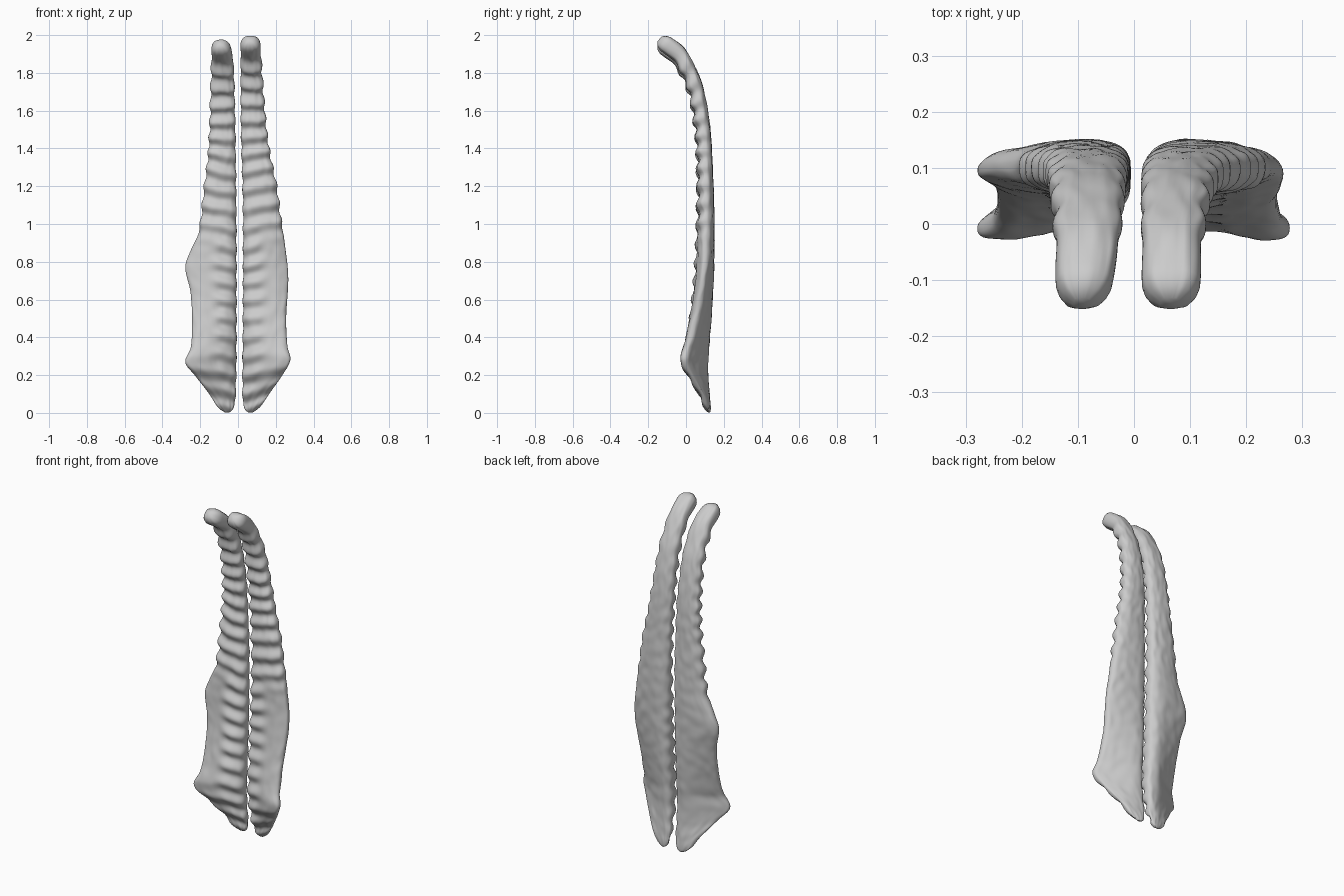
import bpy, bmesh, math
from mathutils import Vector, noise

if "Cube" in bpy.data.objects:
    bpy.data.objects.remove(bpy.data.objects["Cube"])

material = bpy.data.materials.new("pale_grey")
material.use_nodes = True
grey = (0.6, 0.6, 0.6, 1)
material.diffuse_color = grey
material.node_tree.nodes["Principled BSDF"].inputs["Base Color"].default_value = grey

# Profiles: (height, value)
RIGHT_OUTER = [(0, .092), (.1, .152), (.2, .228), (.27, .279), (.35, .25), (.5, .243), (.65, .252),
               (.78, .279), (.87, .25), (.96, .21), (1.2, .18), (1.4, .157), (1.7, .145), (1.99, .138)]
LEFT_OUTER = [(0, .1), (.1, .165), (.2, .235), (.28, .277), (.35, .262), (.5, .255), (.72, .266),
              (.9, .247), (1.05, .225), (1.2, .205), (1.4, .165), (1.6, .142), (1.99, .115)]
RIGHT_INNER = [(0, .022), (.1, .012), (.5, .008), (1.2, .01), (1.7, .018), (1.9, .028), (1.99, .05)]
LEFT_INNER = [(0, .03), (.1, .024), (.5, .026), (1.1, .026), (1.5, .016), (1.99, .014)]
# Centre depth and half thickness of the inner rib and the outer edge
RIB_Y = [(0, .126), (.1, .102), (.28, .08), (.6, .093), (1, .105), (1.3, .101), (1.5, .089),
         (1.7, .056), (1.8, .019), (1.9, -.04), (1.99, -.158)]
RIB_T = [(0, .013), (.1, .03), (.28, .061), (.6, .062), (1, .05), (1.3, .04), (1.6, .04), (1.99, .045)]
EDGE_Y = [(0, .12), (.1, .083), (.2, .025), (.28, -.008), (.4, .026), (.6, .072), (.78, .097),
          (1, .104), (1.3, .101), (1.5, .089), (1.7, .056), (1.8, .019), (1.9, -.04), (1.99, -.158)]
EDGE_T = [(0, .012), (.28, .035), (.78, .034), (1, .04), (1.6, .04), (1.99, .045)]


def step(a, b, v):
    t = min(1, max(0, (v - a) / (b - a)))
    return t * t * (3 - 2 * t)


def sample(table, z):
    """Smooth curve through the profile points."""
    n = len(table)
    z = min(table[-1][0], max(table[0][0], z))
    i = next(k for k in range(n - 1) if z <= table[k + 1][0])

    def slope(k):
        a, b = table[max(0, k - 1)], table[min(n - 1, k + 1)]
        return (b[1] - a[1]) / (b[0] - a[0])
    (z0, v0), (z1, v1) = table[i], table[i + 1]
    d = z1 - z0
    t = (z - z0) / d
    h = step(0, 1, t)
    return (v0 * (1 - h) + v1 * h + d * t * (1 - t) ** 2 * slope(i)
            - d * t * t * (1 - t) * slope(i + 1))


def ridge(z):
    """Evenly spaced rounded ribs."""
    return -math.cos(2 * math.pi * (z - .54) / .097)


def build_half(name, side, inner, outer, top):
    bm = bmesh.new()
    rows, cols = 200, 56
    rings = []
    for r in range(rows + 1):
        f = r / rows
        f = .8 * f + .2 * (.5 - .5 * math.cos(math.pi * f))
        z = .002 + f * 1.976
        # Rounded ends
        low, high = max(0, 1 - z / .05), max(0, 1 - (1.98 - z) / .03)
        cap = math.sqrt(max(.002, 1 - max(low, high) ** 2))
        tilt = .9 * step(1.35, 1.95, z)
        xi, xo = sample(inner, z), sample(outer, z)
        mid, half = (xi + xo) / 2, (xo - xi) / 2 * cap
        upper = step(.85, 1.05, z)
        lower = 1 - step(.2, .34, z)
        ring = []
        for c in range(cols):
            a = 2 * math.pi * c / cols
            ca, sa = math.cos(a), math.sin(a)
            px = math.copysign(abs(ca) ** .8, ca)
            py = math.copysign(abs(sa) ** .8, sa)
            u = (px + 1) / 2
            # Flange joins the rib with a soft shoulder
            w = step(0, 1, u) * .5 + u * .5
            yc = sample(RIB_Y, z) * (1 - w) + sample(EDGE_Y, z) * w
            t = (sample(RIB_T, z) * (1 - w) + sample(EDGE_T, z) * w) * cap
            spread = max(upper, lower * .6, 1 - step(.35, .6, u))
            # Ribs bend and wander a little
            wander = noise.noise(Vector((side * 5, u * 1.5, z * 3))) * .02
            wave = ridge(z - .045 * u * (1 - step(1.2, 1.7, z)) + wander) * spread * cap
            wave *= 1 - .8 * step(1.8, 1.95, z)
            front = step(-.3, .5, -py)
            rough = noise.noise(Vector((px * 3 + side, py * 2, z * 16))) * .004 * cap
            off = py * t - front * wave * .009 + rough
            x = mid + px * half + px * wave * (.005 * upper if px > 0 else .0025)
            y = yc + off * math.cos(tilt)
            zz = z + off * math.sin(tilt)
            ring.append(bm.verts.new((side * x, y, zz * top)))
        rings.append(ring)
    for a, b in zip(rings, rings[1:]):
        for c in range(cols):
            d = (c + 1) % cols
            bm.faces.new((a[c], a[d], b[d], b[c]))
    bm.faces.new(rings[0])
    bm.faces.new(rings[-1])
    bmesh.ops.recalc_face_normals(bm, faces=bm.faces)
    for face in bm.faces:
        face.smooth = True
    mesh = bpy.data.meshes.new(name)
    bm.to_mesh(mesh)
    bm.free()
    mesh.materials.append(material)
    bpy.context.collection.objects.link(bpy.data.objects.new(name, mesh))


# Two slightly different ribbed halves
build_half("right_ribbed_horn", -1, RIGHT_INNER, RIGHT_OUTER, .99)
build_half("left_ribbed_horn", 1, LEFT_INNER, LEFT_OUTER, 1.0)
